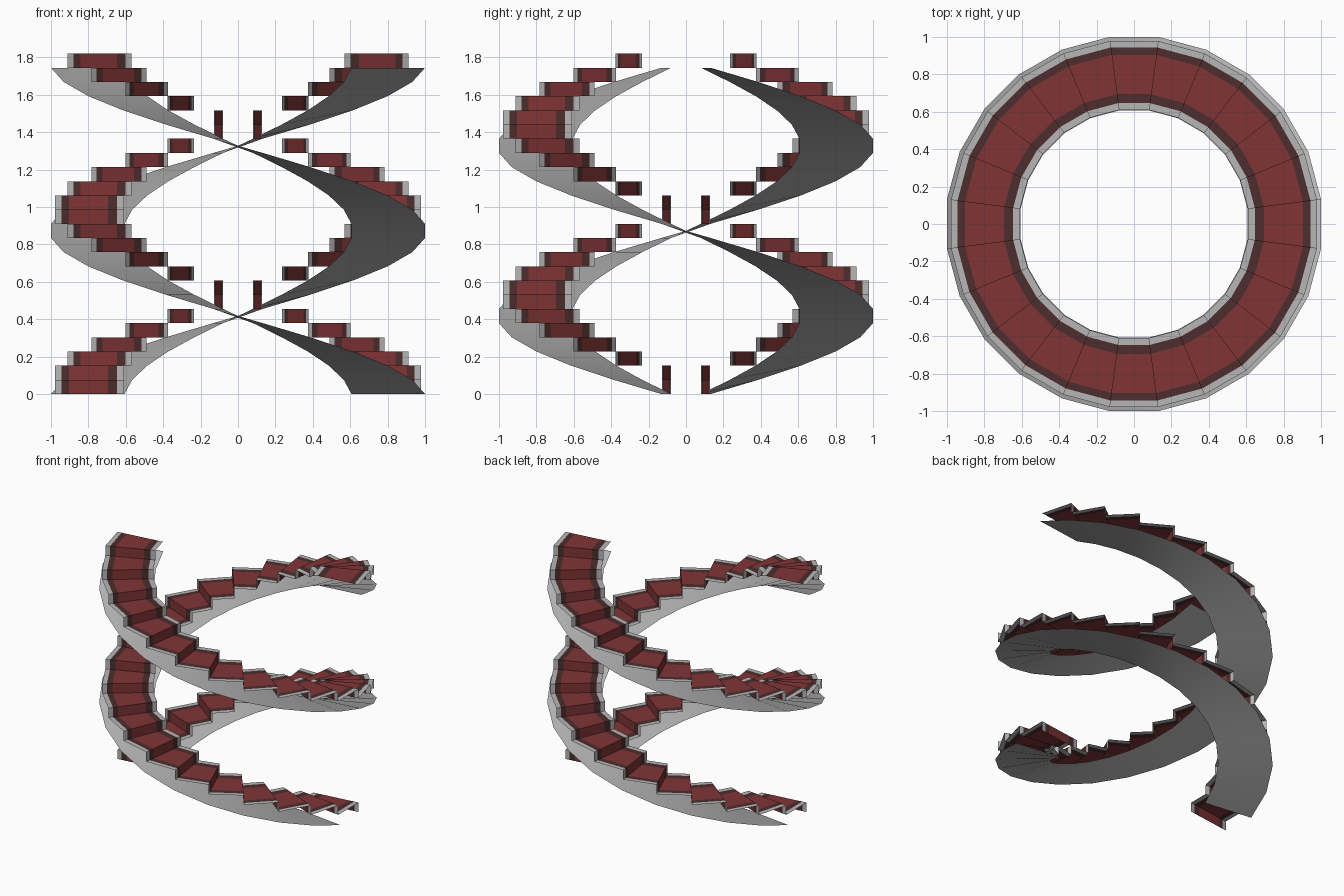
import bpy, bmesh, math
from mathutils import Vector

cube = bpy.data.objects.get("Cube")
if cube:
    bpy.data.objects.remove(cube, do_unlink=True)

STEPS = 24                      # treads in one flight
TURN = math.radians(15)         # angle of one step
RISE = 1.82 / STEPS             # height of one step
START = math.radians(187.5)     # angle of the first riser
RAMP_RADII = (0.612, 1.0086)
STEP_RADII = (0.615, 0.652, 0.70, 0.912, 0.952, 0.987)
STEP_COLOURS = (0, 1, 2, 1, 0)  # stone, border, carpet, border, stone


def material(name, rgb):
    m = bpy.data.materials.new(name)
    m.use_nodes = True
    m.diffuse_color = (*rgb, 1)
    bsdf = m.node_tree.nodes["Principled BSDF"]
    bsdf.inputs["Base Color"].default_value = (*rgb, 1)
    bsdf.inputs["Roughness"].default_value = 0.8
    return m


MATERIALS = [
    material("grey stone", (0.47, 0.47, 0.47)),
    material("dark red border", (0.075, 0.026, 0.026)),
    material("red carpet", (0.216, 0.034, 0.036)),
]


def point(radius, step, level, offset):
    # The flight climbs clockwise seen from above
    a = START + offset - step * TURN
    return Vector((radius * math.cos(a), radius * math.sin(a), level * RISE))


def sheet(name, rows, radii, colours, offset, smooth):
    # Radial rows of points, given as (step, level), joined into a strip
    bm = bmesh.new()
    grid = [[bm.verts.new(point(r, s, l, offset)) for r in radii] for s, l in rows]
    for low, high in zip(grid, grid[1:]):
        for k, colour in enumerate(colours):
            f = bm.faces.new((low[k], high[k], high[k + 1], low[k + 1]))
            f.material_index = colour
            f.smooth = smooth
    bm.normal_update()
    # Treads and ramp face up, risers face down the flight
    if sum(f.normal.z for f in bm.faces) < 0:
        bmesh.ops.reverse_faces(bm, faces=bm.faces[:])
    me = bpy.data.meshes.new(name)
    bm.to_mesh(me)
    bm.free()
    for m in MATERIALS:
        me.materials.append(m)
    ob = bpy.data.objects.new(name, me)
    bpy.context.collection.objects.link(ob)


# Zigzag of risers and treads, and the ramp that hangs one step below
stair_rows = [(0, 0)]
for i in range(STEPS):
    stair_rows += [(i, i + 1), (i + 1, i + 1)]
ramp_rows = [(i + 1, i) for i in range(STEPS)]

# Two interlocked flights, half a turn apart
for label, offset in (("first", 0), ("second", math.pi)):
    sheet(label + "_flight_steps", stair_rows, STEP_RADII, STEP_COLOURS, offset, False)
    sheet(label + "_flight_ramp", ramp_rows, RAMP_RADII, (0,), offset, True)
